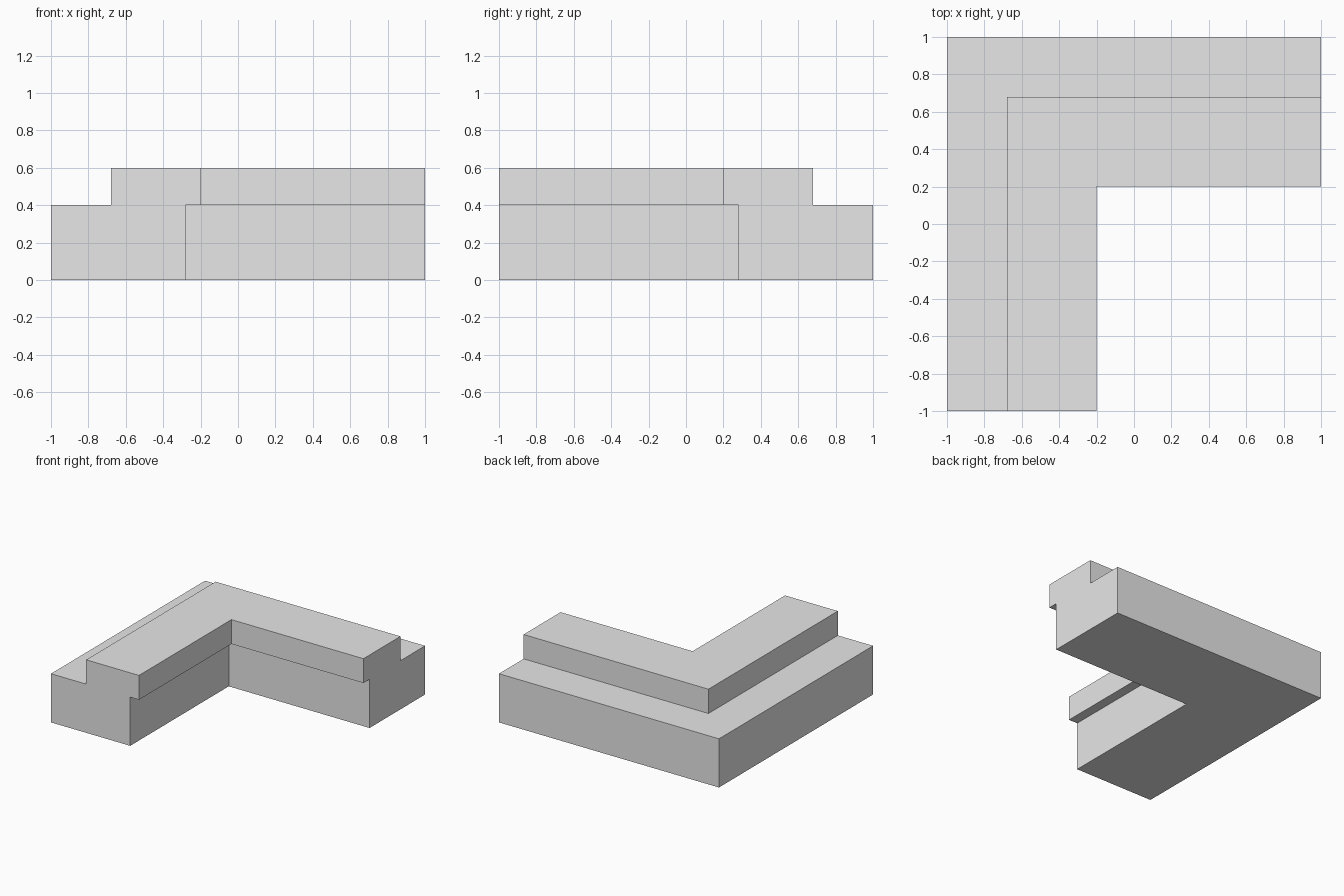
import bpy
import bmesh

cube = bpy.data.objects.get("Cube")
if cube:
    bpy.data.objects.remove(cube, do_unlink=True)

# Plain grey material
grey = bpy.data.materials.new("light_grey")
grey.use_nodes = True
color = (0.8, 0.8, 0.8, 1)
grey.diffuse_color = color
grey.node_tree.nodes["Principled BSDF"].inputs["Base Color"].default_value = color

# Stepped cross-section: (distance in from the outer wall, height)
profile = [(0, 0), (0.72, 0), (0.72, 0.4), (0.8, 0.4),
           (0.8, 0.6), (0.32, 0.6), (0.32, 0.4), (0, 0.4)]

# Sections at the front end, the mitred corner and the left end
bm = bmesh.new()
sections = [
    [bm.verts.new((d - 1, -1, z)) for d, z in profile],
    [bm.verts.new((d - 1, 1 - d, z)) for d, z in profile],
    [bm.verts.new((1, 1 - d, z)) for d, z in profile],
]

# Sweep the section around the corner and cap both ends
count = len(profile)
for a, b in zip(sections, sections[1:]):
    for i in range(count):
        j = (i + 1) % count
        bm.faces.new((a[i], a[j], b[j], b[i]))
bm.faces.new(sections[0])
bm.faces.new(sections[-1])
bmesh.ops.recalc_face_normals(bm, faces=bm.faces)

# Merge the coplanar halves of the ring so flat surfaces meet cleanly
mesh = bpy.data.meshes.new("corner_ledge")
bm.to_mesh(mesh)
bm.free()
mesh.materials.append(grey)
ledge = bpy.data.objects.new("corner_ledge", mesh)
bpy.context.collection.objects.link(ledge)
